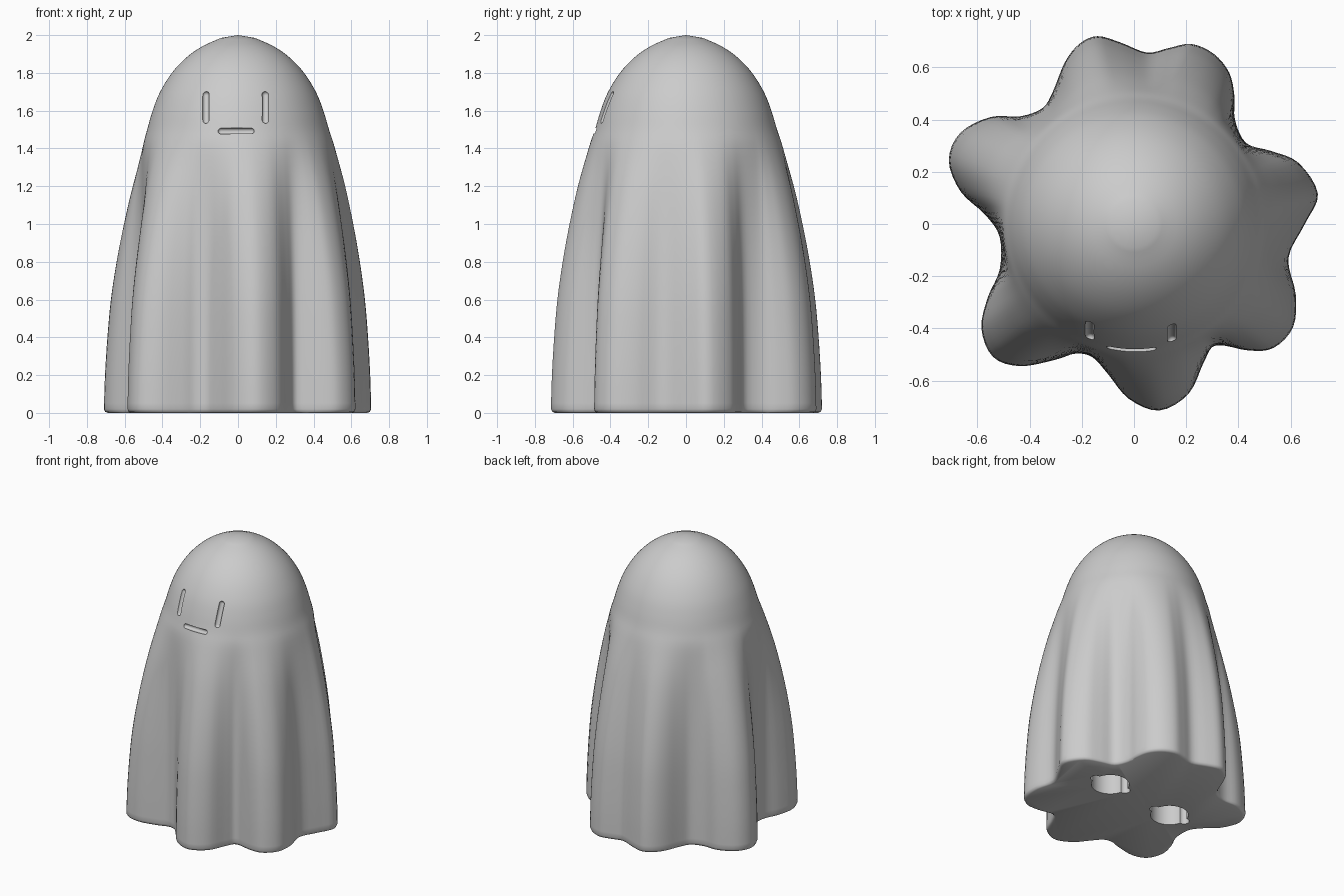
import bpy
import bmesh
import math
from mathutils import Vector, Matrix

cube = bpy.data.objects.get("Cube")
if cube:
    bpy.data.objects.remove(cube)

grey = bpy.data.materials.new("plain_grey")
grey.use_nodes = True
grey.diffuse_color = (0.6, 0.6, 0.6, 1)
grey.node_tree.nodes["Principled BSDF"].inputs["Base Color"].default_value = (0.6, 0.6, 0.6, 1)

# Wavy outline of the cloth hem, seven folds, clockwise from the back
HEM = [(-.14, .72), (-.05, .695), (.05, .657), (.135, .675), (.22, .69), (.305, .653),
       (.365, .58), (.385, .49), (.387, .4), (.43, .31), (.525, .28), (.63, .235),
       (.705, .115), (.655, 0), (.592, -.13), (.62, -.27), (.61, -.395), (.535, -.475),
       (.44, -.485), (.315, -.465), (.27, -.525), (.21, -.65), (.097, -.715), (-.02, -.67),
       (-.1, -.575), (-.16, -.51), (-.225, -.497), (-.3, -.52), (-.435, -.545), (-.54, -.51),
       (-.585, -.4), (-.56, -.28), (-.515, -.175), (-.515, -.05), (-.57, .035), (-.665, .125),
       (-.71, .245), (-.665, .35), (-.55, .41), (-.435, .413), (-.35, .445), (-.31, .51),
       (-.265, .62), (-.21, .69)]

# Height, round core radius, strength of the folds
PROFILE = [(0.02, .505, 1), (.2, .505, .975), (.4, .505, .92), (.6, .505, .84),
           (.8, .505, .71), (1, .505, .54), (1.2, .505, .33), (1.4, .5, .08),
           (1.5, .48, .01), (1.6, .452, 0), (1.7, .412, 0), (1.8, .35, 0),
           (1.88, .275, 0), (1.94, .19, 0), (1.985, .09, 0)]


def spline(points, steps, closed):
    """Smooth curve through the points."""
    pts = [Vector(p) for p in points]
    n = len(pts)
    pick = (lambda i: pts[i % n]) if closed else (lambda i: pts[max(0, min(n - 1, i))])
    out = []
    for i in range(n if closed else n - 1):
        a, b, c, d = (pick(i + k) for k in (-1, 0, 1, 2))
        for s in range(steps):
            t = s / steps
            out.append(b + (c - a) * (t / 2) + (a * 2 - b * 5 + c * 4 - d) * (t * t / 2)
                       + (b * 3 - a - c * 3 + d) * (t ** 3 / 2))
    return out if closed else out + [pts[-1]]


def make_object(name, bm):
    bmesh.ops.recalc_face_normals(bm, faces=bm.faces)
    mesh = bpy.data.meshes.new(name)
    bm.to_mesh(mesh)
    bm.free()
    mesh.materials.append(grey)
    obj = bpy.data.objects.new(name, mesh)
    bpy.context.collection.objects.link(obj)
    return obj


# Draped body: the hem outline melts into a round dome
hem = spline(HEM, 4, True)
levels = spline(PROFILE, 4, False)
bm = bmesh.new()


def add_ring(z, radius, fold, scale=1):
    ring = []
    for p in hem:
        q = (p.normalized() * radius).lerp(p, fold) * scale
        ring.append(bm.verts.new((q.x, q.y, z)))
    return ring


rings = [add_ring(0, .505, 1, .972), add_ring(.006, .505, 1, .99)]
rings += [add_ring(z, r, max(0, f)) for z, r, f in levels]
for low, high in zip(rings, rings[1:]):
    for i in range(len(hem)):
        j = (i + 1) % len(hem)
        bm.faces.new((low[i], low[j], high[j], high[i]))
bm.faces.new(rings[0])
tip = bm.verts.new((0, 0, 2))
for i in range(len(hem)):
    bm.faces.new((rings[-1][i], rings[-1][(i + 1) % len(hem)], tip))
body = make_object("ghost_body", bm)


def face_point(x, z):
    """Point on the front of the dome."""
    r = min(levels, key=lambda l: abs(l[0] - z))
    near = sorted(levels, key=lambda l: abs(l[0] - z))[1]
    t = (z - r[0]) / (near[0] - r[0])
    radius = r[1] + (near[1] - r[1]) * t
    return Vector((x, -math.sqrt(radius ** 2 - x ** 2), z))


def rounded_cutter(name, points, radius):
    """Hull around spheres placed along a path."""
    bm = bmesh.new()
    for p in points:
        bmesh.ops.create_icosphere(bm, subdivisions=3, radius=radius,
                                   matrix=Matrix.Translation(p))
    hull = bmesh.ops.convex_hull(bm, input=bm.verts)
    bmesh.ops.delete(bm, geom=list({v for v in hull["geom_interior"]
                                    if isinstance(v, bmesh.types.BMVert)}), context="VERTS")
    return make_object(name, bm)


def socket_cutter(name, x, y):
    """Round socket with a small groove on each side."""
    parts = []
    for dx, radius, top in ((0, .125, .5), (-.125, .035, .49), (.125, .035, .49)):
        bm = bmesh.new()
        bmesh.ops.create_cone(bm, cap_ends=True, segments=40, radius1=radius, radius2=radius,
                              depth=top + .1,
                              matrix=Matrix.Translation((x + dx, y, (top - .1) / 2)))
        parts.append(make_object(name, bm))
    return parts


# Carved face and the two sockets underneath
cutters = [rounded_cutter("eye_cutter", [face_point(x, 1.55), face_point(x, 1.685)], .018)
           for x in (-.17, .145)]
cutters.append(rounded_cutter("mouth_cutter", [face_point(x / 100, 1.492)
                                               for x in (-9, -5, -1, 3, 7)], .016))
for x, y in ((.28, .09), (-.28, .03)):
    cutters += socket_cutter("socket_cutter", x, y)

for cutter in cutters:
    cut = body.modifiers.new("cut", "BOOLEAN")
    cut.operation = "DIFFERENCE"
    cut.solver = "EXACT"
    cut.object = cutter
    cutter.hide_render = True

# Bake the cuts, drop the cutters and smooth the cloth
bpy.ops.object.select_all(action="DESELECT")
body.select_set(True)
bpy.context.view_layer.objects.active = body
for cut in list(body.modifiers):
    bpy.ops.object.modifier_apply(modifier=cut.name)
for cutter in cutters:
    bpy.data.objects.remove(cutter)
bpy.ops.object.shade_smooth_by_angle(angle=math.radians(40))
